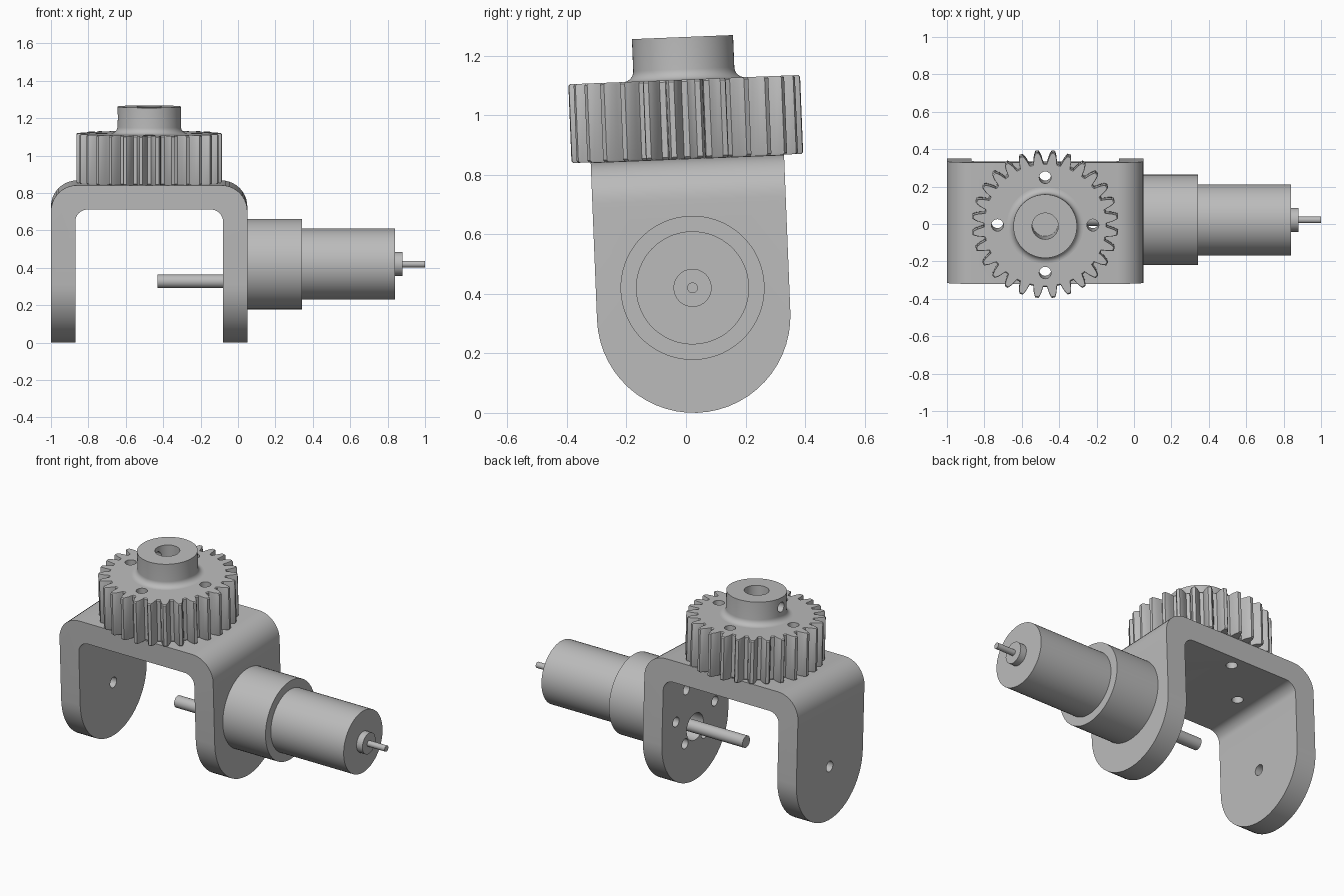
import bpy, bmesh
from math import sin, cos, pi, radians
from mathutils import Matrix, Vector

cube = bpy.data.objects.get("Cube")
if cube:
    bpy.data.objects.remove(cube, do_unlink=True)

grey = bpy.data.materials.new("machined_grey")
grey.use_nodes = True
GREY = (0.5, 0.5, 0.5, 1)
grey.diffuse_color = GREY
grey.node_tree.nodes["Principled BSDF"].inputs["Base Color"].default_value = GREY

# Whole assembly leans slightly about the motor axis
LEAN = Matrix.Translation((0, 0.022, 0.42)) @ Matrix.Rotation(radians(2.3), 4, "X")
GEAR_X, SHAFT_Z = -0.475, -0.092
TOP, GEAR_TOP, HUB_TOP = 0.435, 0.70, 0.843

# Maps (u, v, along) to x, y, z for each extrusion axis
PLACE = {"X": lambda u, v, w: (w, u, v),
         "Y": lambda u, v, w: (u, w, v),
         "Z": lambda u, v, w: (u, v, w)}


def loft(name, rings, axis):
    """Skin a list of (outline, position) rings and cap both ends."""
    bm = bmesh.new()
    loops = [[bm.verts.new(PLACE[axis](u, v, w)) for u, v in pts] for pts, w in rings]
    for a, b in zip(loops, loops[1:]):
        for i in range(len(a)):
            j = (i + 1) % len(a)
            bm.faces.new((a[i], a[j], b[j], b[i]))
    bm.faces.new(loops[0])
    bm.faces.new(loops[-1])
    bmesh.ops.recalc_face_normals(bm, faces=bm.faces)
    mesh = bpy.data.meshes.new(name)
    bm.to_mesh(mesh)
    bm.free()
    mesh.materials.append(grey)
    obj = bpy.data.objects.new(name, mesh)
    bpy.context.collection.objects.link(obj)
    return obj


def arc(u, v, r, start, end, n):
    return [(u + r * cos(radians(start + (end - start) * i / n)),
             v + r * sin(radians(start + (end - start) * i / n))) for i in range(n + 1)]


def circle(u, v, r, n=48):
    return arc(u, v, r, 0, 360, n)[:-1]


def rod(name, axis, u, v, r, lo, hi, n=48):
    return loft(name, [(circle(u, v, r, n), lo), (circle(u, v, r, n), hi)], axis)


def boolean(obj, cutters, operation="DIFFERENCE"):
    bpy.context.view_layer.objects.active = obj
    for cutter in cutters:
        cutter.hide_render = True
        mod = obj.modifiers.new("cut", "BOOLEAN")
        mod.operation, mod.solver, mod.object = operation, "EXACT", cutter
        bpy.ops.object.modifier_apply(modifier=mod.name)
        bpy.data.objects.remove(cutter, do_unlink=True)


# Bracket: filleted U profile, then trimmed to round-ended arms
L, R, T, BASE = -1.0, 0.05, 0.13, -0.45
RO, RI = 0.14, 0.065
profile = [(L, BASE)] + arc(L + RO, TOP - RO, RO, 180, 90, 10)
profile += arc(R - RO, TOP - RO, RO, 90, 0, 10) + [(R, BASE), (R - T, BASE)]
profile += arc(R - T - RI, TOP - T - RI, RI, 0, 90, 8)
profile += arc(L + T + RI, TOP - T - RI, RI, 90, 180, 8) + [(L + T, BASE)]
HALF = 0.325
bracket = loft("bracket", [(profile, -HALF), (profile, HALF)], "Y")
stadium = arc(0, HALF - 0.42, HALF, 180, 360, 28) + [(HALF, 0.6), (-HALF, 0.6)]
wide = [(u * 1.0001, v) for u, v in stadium]
boolean(bracket, [loft("arm_trim", [(wide, -1.2), (wide, 0.3)], "X")], "INTERSECT")


def bolt_ring(lo, hi):
    return [rod("bolt_cut", "Z", GEAR_X + 0.255 * cos(k * pi / 2),
                0.255 * sin(k * pi / 2), 0.032, lo, hi, 24) for k in range(4)]


holes = bolt_ring(0.2, 0.5)
holes.append(rod("pivot_cut", "X", 0, SHAFT_Z, 0.032, -1.1, -0.8, 24))
holes.append(rod("shaft_clearance_cut", "X", 0, SHAFT_Z, 0.082, -0.2, 0.1, 32))
for k in range(6):
    a = k * pi / 3
    holes.append(rod("screw_cut", "X", 0.19 * cos(a), 0.19 * sin(a), 0.03, -0.2, 0.1, 24))
boolean(bracket, holes)

# Spur gear with chamfered tooth ends
TEETH = 28
flank = [(0.331, 4.7), (0.347, 3.9), (0.364, 3.2), (0.38, 2.2), (0.391, 1.3)]
tooth = [(r, -a) for r, a in flank] + [(r, a) for r, a in reversed(flank)]


def gear_outline(shrink):
    pts = []
    for k in range(TEETH):
        for r, a in tooth:
            t = radians((k + 0.5) * 360 / TEETH + a)
            pts.append((GEAR_X + (r - shrink) * cos(t), (r - shrink) * sin(t)))
    return pts


gear = loft("gear", [(gear_outline(0.006), TOP), (gear_outline(0), TOP + 0.006),
                     (gear_outline(0), GEAR_TOP - 0.006),
                     (gear_outline(0.006), GEAR_TOP)], "Z")
boolean(gear, bolt_ring(0.4, 0.8) + [rod("bore_cut", "Z", GEAR_X, 0, 0.07, 0.4, 0.9)])

# Hub: turned collar with a fillet at its foot and a set screw hole
HUB_R, FIL = 0.17, 0.035
rings = [(circle(GEAR_X, 0, HUB_R + FIL, 64), GEAR_TOP - 0.004)]
for i in range(9):
    a = radians(90 * i / 8)
    rings.append((circle(GEAR_X, 0, HUB_R + FIL * (1 - sin(a)), 64),
                  GEAR_TOP + FIL * (1 - cos(a))))
rings.append((circle(GEAR_X, 0, HUB_R, 64), HUB_TOP))
hub = loft("hub", rings, "Z")
boolean(hub, [rod("hub_bore_cut", "Z", GEAR_X, 0, 0.07, 0.6, 0.9),
              rod("set_screw_cut", "X", 0, 0.785, 0.03, GEAR_X - 0.25, GEAR_X, 24)])

# Gear motor, all turned along x
parts = [bracket, gear, hub]
for name, z, r, lo, hi in (("gearbox", 0, 0.242, 0.05, 0.342),
                           ("motor_can", 0, 0.19, 0.342, 0.84),
                           ("rear_boss", 0, 0.064, 0.84, 0.88),
                           ("rear_shaft", 0, 0.018, 0.88, 1.0),
                           ("output_shaft", SHAFT_Z, 0.036, -0.43, 0.06)):
    parts.append(rod(name, "X", 0, z, r, lo, hi, 64 if r > 0.1 else 32))

bpy.ops.object.select_all(action="DESELECT")
for obj in parts:
    obj.matrix_world = LEAN
    obj.select_set(True)
bpy.context.view_layer.objects.active = bracket
bpy.ops.object.shade_smooth_by_angle(angle=radians(30))
